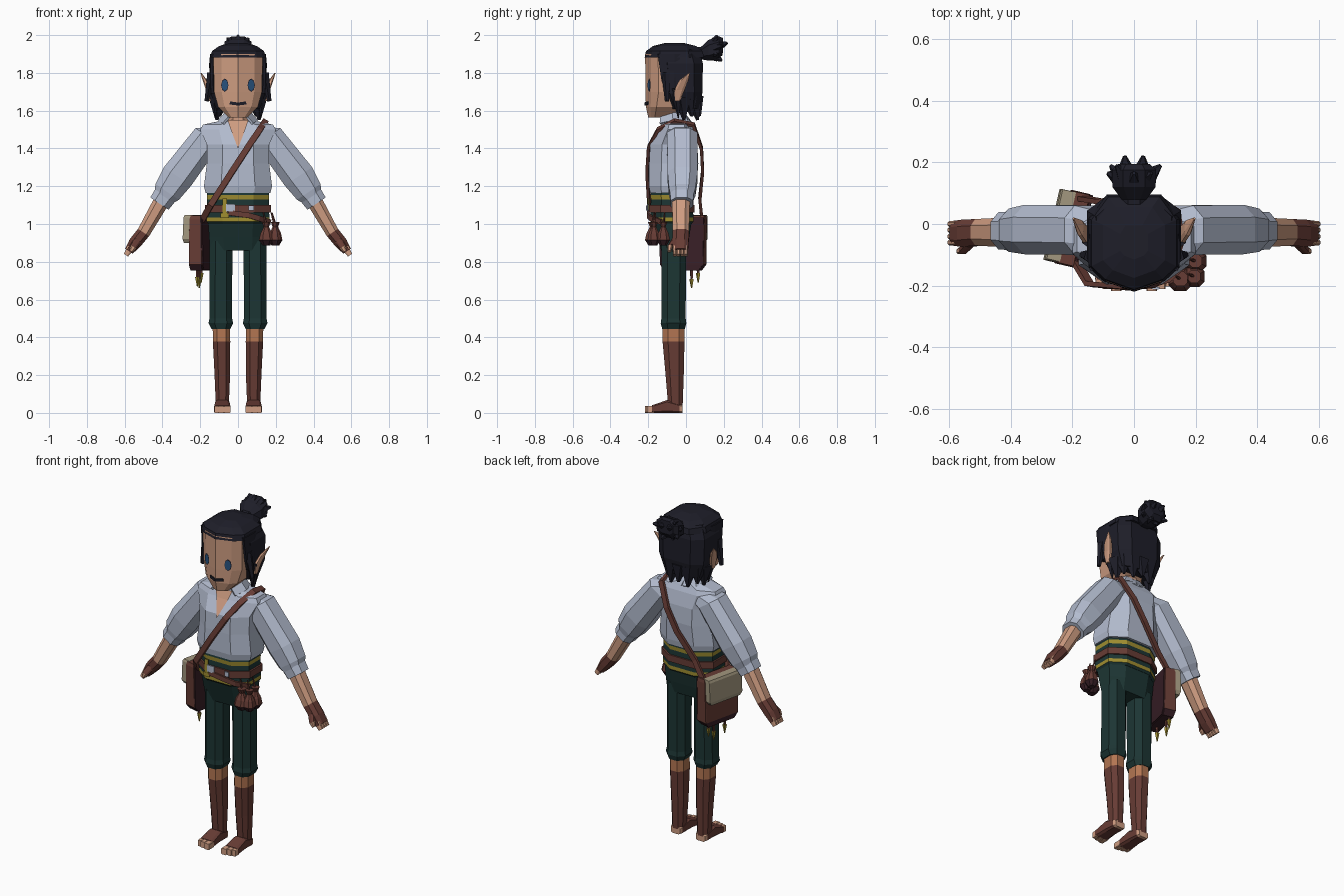
import bpy, bmesh, math
from mathutils import Vector

cube = bpy.data.objects.get("Cube")
if cube:
    bpy.data.objects.remove(cube, do_unlink=True)

X, Y, Z = Vector((1, 0, 0)), Vector((0, 1, 0)), Vector((0, 0, 1))
SIDES = (("left", 1), ("right", -1))


def material(name, *rgb):
    mat = bpy.data.materials.new(name)
    mat.use_nodes = True
    mat.diffuse_color = (*rgb, 1)
    shader = next(n for n in mat.node_tree.nodes if n.type == 'BSDF_PRINCIPLED')
    shader.inputs["Base Color"].default_value = (*rgb, 1)
    return mat


skin = material("skin", .62, .335, .22)
shin = material("shin_brown", .45, .18, .085)
hair = material("hair_black", .013, .013, .022)
linen = material("shirt_linen", .45, .5, .62)
green = material("dark_green", .012, .036, .034)
leather = material("brown_leather", .135, .045, .035)
plum = material("dark_plum_leather", .04, .014, .02)
gold = material("gold_trim", .35, .27, .03)
tan = material("tan_canvas", .36, .31, .21)
blue = material("eye_blue", .02, .085, .21)


def octagon(q=.5):
    return [(1, q), (q, 1), (-q, 1), (-1, q), (-1, -q), (-q, -1), (q, -1), (1, -q)]


# Head outline with a ridge down the middle of the face
HEAD = [(0, -1), (.68, -.78), (1, -.5), (1, .5), (.6, 1),
        (-.6, 1), (-1, .5), (-1, -.5), (-.68, -.78)]


def finish(name, bm, mats, fix=True):
    if fix:
        bmesh.ops.recalc_face_normals(bm, faces=bm.faces)
    mesh = bpy.data.meshes.new(name)
    bm.to_mesh(mesh)
    bm.free()
    for mat in mats:
        mesh.materials.append(mat)
    obj = bpy.data.objects.new(name, mesh)
    bpy.context.collection.objects.link(obj)
    return obj


def skin_rings(name, rings, mats):
    """Bridge equal point loops and cap both ends; mats holds one colour per segment."""
    bm = bmesh.new()
    loops = [[bm.verts.new(p) for p in ring] for ring in rings]
    palette = list(dict.fromkeys(mats))
    for k in range(len(loops) - 1):
        lo, hi = loops[k], loops[k + 1]
        colour = palette.index(mats[min(k, len(mats) - 1)])
        for i in range(len(lo)):
            j = (i + 1) % len(lo)
            bm.faces.new((lo[i], lo[j], hi[j], hi[i])).material_index = colour
    bm.faces.new(loops[0]).material_index = palette.index(mats[0])
    bm.faces.new(loops[-1]).material_index = palette.index(mats[-1])
    return finish(name, bm, palette)


def loft(name, rings, *mats, u=X, v=Y, shape=octagon(), s=1):
    """Each ring is x, y, z, half size along u, half size along v."""
    points = []
    for x, y, z, a, b in rings:
        ring = [Vector((x, y, z)) + u * (a * p) + v * (b * q) for p, q in shape]
        points.append([(p.x * s, p.y, p.z) for p in ring])
    return skin_rings(name, points, mats)


def band(name, path, half, thick, mat, centre):
    """Flat strip along a path, facing away from a centre point."""
    path, rings = [Vector(p) for p in path], []
    for i, p in enumerate(path):
        t = (path[min(i + 1, len(path) - 1)] - path[max(i - 1, 0)]).normalized()
        u = t.cross(p - Vector(centre)).normalized() * half
        v = u.cross(t).normalized() * thick
        rings.append([p + u + v, p - u + v, p - u - v, p + u - v])
    return skin_rings(name, rings, [mat])


def spike(name, base, tip, r, mat, r_tip=.003):
    base, tip = Vector(base), Vector(tip)
    d = (tip - base).normalized()
    u = d.cross(X if abs(d.x) < .8 else Y).normalized()
    v = d.cross(u)
    rings = [[c + (u * math.cos(a) + v * math.sin(a)) * k
              for a in (math.tau * i / 5 for i in range(5))]
             for c, k in ((base, r), (tip, r_tip))]
    return skin_rings(name, rings, [mat])


def plate(name, points, mat):
    bm = bmesh.new()
    bm.faces.new([bm.verts.new(p) for p in points])
    return finish(name, bm, [mat], fix=False)


# Head and neck
loft("neck", [(0, -.06, 1.48, .055, .05), (0, -.06, 1.64, .05, .05)], skin)
loft("head", [(0, -.13, 1.565, .05, .07), (0, -.1, 1.62, .105, .112),
              (0, -.075, 1.7, .127, .14), (0, -.08, 1.9, .13, .136)], skin, shape=HEAD)
for side, s in SIDES:
    for part, size, gap, mat in (("eye_rim", 1.18, .004, hair), ("eye", 1, .007, blue)):
        ring = []
        for i in range(8):
            a = math.tau * i / 8
            x = .07 + s * math.cos(a) * .0165 * size
            ring.append((s * x, -.2155 + .355 * x - gap, 1.735 + math.sin(a) * .03 * size))
        plate(f"{side}_{part}", ring, mat)
    loft(f"{side}_ear", [(.145, -.045, 1.65, .012, .012), (.157, -.035, 1.71, .028, .013),
                         (.175, -.012, 1.76, .024, .012), (.196, .018, 1.8, .003, .003)],
         skin, u=Y, v=X, s=s)
band("mouth", [(-.042, -.2, 1.641), (0, -.2145, 1.635), (.042, -.2, 1.641)],
     .008, .005, hair, (0, -.07, 1.635))

# Hair: cap, back mass, side locks, ragged nape and top knot
loft("hair_cap", [(0, -.062, 1.882, .147, .157), (0, -.062, 1.915, .138, .15),
                  (0, -.06, 1.942, .1, .115), (0, -.06, 1.957, .045, .055)],
     hair, shape=HEAD)
loft("hair_back", [(0, -.01, 1.61, .115, .08), (0, -.022, 1.7, .148, .11),
                   (0, -.028, 1.85, .153, .117), (0, -.045, 1.925, .122, .115)],
     hair, shape=octagon(.6))
for side, s in SIDES:
    loft(f"{side}_temple_hair", [(.135, -.075, 1.69, .015, .03), (.14, -.085, 1.76, .013, .045),
                                 (.137, -.09, 1.9, .012, .06)], hair, s=s)
    spike(f"{side}_front_lock", (s * .14, -.105, 1.8), (s * .166, -.1, 1.65), .024, hair, .012)
    spike(f"{side}_cheek_lock", (s * .135, -.05, 1.72), (s * .12, -.04, 1.56), .036, hair)
for i in range(7):
    a = math.pi * i / 6
    c, d = math.cos(a), math.sin(a)
    spike(f"nape_lock_{i}", (.108 * c, -.015 + .068 * d, 1.67),
          (.112 * c, -.01 + .083 * d, 1.55 + .02 * (i % 2)), .05, hair, .008)
loft("top_knot", [(0, .02, 1.895, .04, .035), (0, .08, 1.905, .04, .033),
                  (0, .12, 1.92, .07, .055), (0, .175, 1.935, .072, .058),
                  (0, .195, 1.945, .05, .04)], hair, v=Z)
for i in range(9):
    a = math.tau * i / 9 + math.pi / 2
    c, d = math.cos(a), math.sin(a)
    spike(f"knot_tuft_{i}", (.04 * c, .145, 1.925 + .03 * d),
          (.088 * c, .165 + .025 * (i % 2), 1.93 + .07 * d), .036, hair, .006)
for s in (-1, 1):
    spike(f"knot_end_{s}", (s * .025, .16, 1.94), (s * .03, .22, 1.96), .036, hair, .006)

# Shirt with open neck and collar
loft("shirt", [(0, -.07, 1.165, .172, .12), (0, -.07, 1.2, .18, .126),
               (0, -.065, 1.32, .165, .13), (0, -.065, 1.42, .165, .125),
               (0, -.05, 1.5, .2, .092), (0, -.05, 1.526, .185, .08),
               (0, -.05, 1.55, .075, .07)], linen)
plate("open_neck_low", [(0, -.205, 1.4), (.038, -.151, 1.5), (-.038, -.151, 1.5)], skin)
plate("open_neck_high", [(-.038, -.151, 1.5), (.038, -.151, 1.5),
                         (.055, -.131, 1.55), (-.055, -.131, 1.55)], skin)
for side, s in SIDES:
    band(f"{side}_collar", [(0, .012, 1.555), (s * .06, 0, 1.56), (s * .08, -.07, 1.57),
                            (s * .056, -.135, 1.555)], .033, .006, linen, (0, -.06, 1.5))

# Arms
across = Vector((.83, 0, .56))
for side, s in SIDES:
    loft(f"{side}_sleeve", [(.09, -.03, 1.48, .06, .07), (.16, -.02, 1.464, .078, .08),
                            (.32, -.018, 1.252, .087, .08), (.375, -.02, 1.17, .075, .07),
                            (.4, -.022, 1.13, .05, .058)], linen, u=across, s=s)
    loft(f"{side}_cuff", [(.387, -.022, 1.15, .062, .062), (.416, -.022, 1.108, .058, .06)],
         linen, u=across, s=s)
    loft(f"{side}_forearm", [(.4, -.027, 1.13, .042, .048), (.5, -.027, .955, .035, .043),
                             (.545, -.03, .9, .034, .044), (.578, -.03, .856, .024, .04)],
         skin, leather, u=across, s=s)
    for i in range(4):
        y = -.06 + .02 * i
        loft(f"{side}_finger_{i}", [(.567, y, .875, .02, .01), (.593, y, .835, .013, .0095)],
             skin, u=across, s=s)
    loft(f"{side}_thumb", [(.53, -.06, .915, .02, .015), (.553, -.085, .88, .017, .013),
                           (.567, -.088, .855, .01, .009)], leather, skin, u=across, s=s)

# Trousers, boots and feet
loft("hips", [(0, -.065, .86, .148, .066), (0, -.068, .93, .153, .085),
              (0, -.075, 1.03, .16, .108)], green)
for side, s in SIDES:
    loft(f"{side}_trouser_leg", [(.09, -.065, .91, .06, .066), (.091, -.066, .5, .06, .064),
                                 (.091, -.066, .475, .065, .068), (.09, -.066, .445, .05, .06)],
         green, s=s)
    loft(f"{side}_boot", [(.088, -.066, .46, .046, .057), (.087, -.066, .378, .046, .058),
                          (.083, -.06, .2, .041, .048), (.083, -.056, .03, .034, .038)],
         shin, leather, s=s)
    loft(f"{side}_foot", [(.083, -.018, .02, .03, .02), (.083, -.035, .023, .036, .023),
                          (.083, -.1, .034, .038, .034), (.083, -.18, .02, .043, .02)],
         skin, leather, u=X, v=Z, shape=octagon(.7), s=s)
    for i, (x, w) in enumerate(((.057, .017), (.088, .014), (.113, .012))):
        loft(f"{side}_toe_{i}", [(x, -.17, .019, w, .019), (x, -.217 + .007 * i, .018, w, .018)],
             skin, v=Z, shape=octagon(.8), s=s)

# Sash, belts and buckle
loft("sash", [(0, -.075, z, a, a - .052) for z, a in
              ((1.0, .157), (1.012, .166), (1.034, .166), (1.13, .163), (1.153, .165), (1.18, .16))],
     green, gold, green, gold, green)
loft("belt", [(0, -.075, 1.06, .174, .121), (0, -.075, 1.1, .174, .121)], leather)
band("hanging_belt", [(-.05, -.2, 1.06), (.06, -.2, 1.045), (.11, -.185, 1.03), (.17, -.13, 1.01)],
     .014, .006, leather, (0, -.07, 1.05))
for name, x, w, h, y, mat in (("gold_clasp", -.07, .012, .05, -.199, gold),
                              ("clasp_foot", -.07, .022, .012, -.2, gold),
                              ("buckle", -.04, .024, .02, -.202, linen),
                              ("belt_stud", .07, .014, .014, -.208, linen)):
    low = 1.045 if name == "clasp_foot" else 1.085
    loft(name, [(x, y, low - h, w, .004), (x, y, low + h, w, .004)], mat)

# Hip pouches
for i, (x, y, r) in enumerate(((.15, -.178, .039), (.2, -.12, .035), (.195, -.17, .034))):
    loft(f"pouch_{i}", [(x, y, .885, r * .5, r * .5), (x, y, .915, r, r), (x, y, .95, r * .8, r * .8),
                        (x, y, .985, r * .35, r * .35), (x, y, 1.01, r * .6, r * .6)], plum, leather)
    spike(f"pouch_cord_{i}", (x, y, .99), (x * .9, y * .95, 1.06), .007, leather)

# Shoulder bag, flap, charms and strap
turn = math.radians(13)
length = Vector((math.sin(turn), math.cos(turn), 0))
depth = Vector((math.cos(turn), -math.sin(turn), 0))
boxy = octagon(.96)
loft("bag", [(-.2, -.015, .755, .095, .032), (-.2, -.015, .785, .118, .036),
             (-.2, -.015, 1.025, .122, .032), (-.197, -.015, 1.045, .118, .028)],
     plum, leather, u=length, v=depth, shape=boxy)
loft("bag_inner_panel", [(-.164, -.023, .758, .094, .003), (-.162, -.024, .785, .117, .003),
                         (-.164, -.023, 1.035, .12, .003)],
     plum, u=length, v=depth, shape=boxy)
loft("bag_flap", [(-.25, -.005, .9, .105, .014), (-.25, -.005, .92, .118, .018),
                  (-.245, -.005, 1.035, .118, .018), (-.235, -.005, 1.048, .115, .022)],
     tan, u=length, v=depth, shape=boxy)
for i, (x, y, z) in enumerate(((-.215, -.06, .7), (-.205, .03, .69), (-.195, .065, .72))):
    spike(f"charm_cord_{i}", (x, y, .78), (x, y, z), .01, leather, .006)
    spike(f"charm_{i}", (x, y, z + .02), (x, y, z - .03), .013, gold)
band("bag_strap", [(-.19, -.12, 1.02), (-.145, -.195, 1.1), (-.03, -.205, 1.28),
                   (.055, -.197, 1.41), (.115, -.148, 1.5), (.145, -.06, 1.545),
                   (.135, .04, 1.525), (.07, .082, 1.4), (0, .088, 1.28),
                   (-.11, .073, 1.13), (-.18, .085, 1.02)],
     .016, .008, leather, (0, -.06, 1.28))
